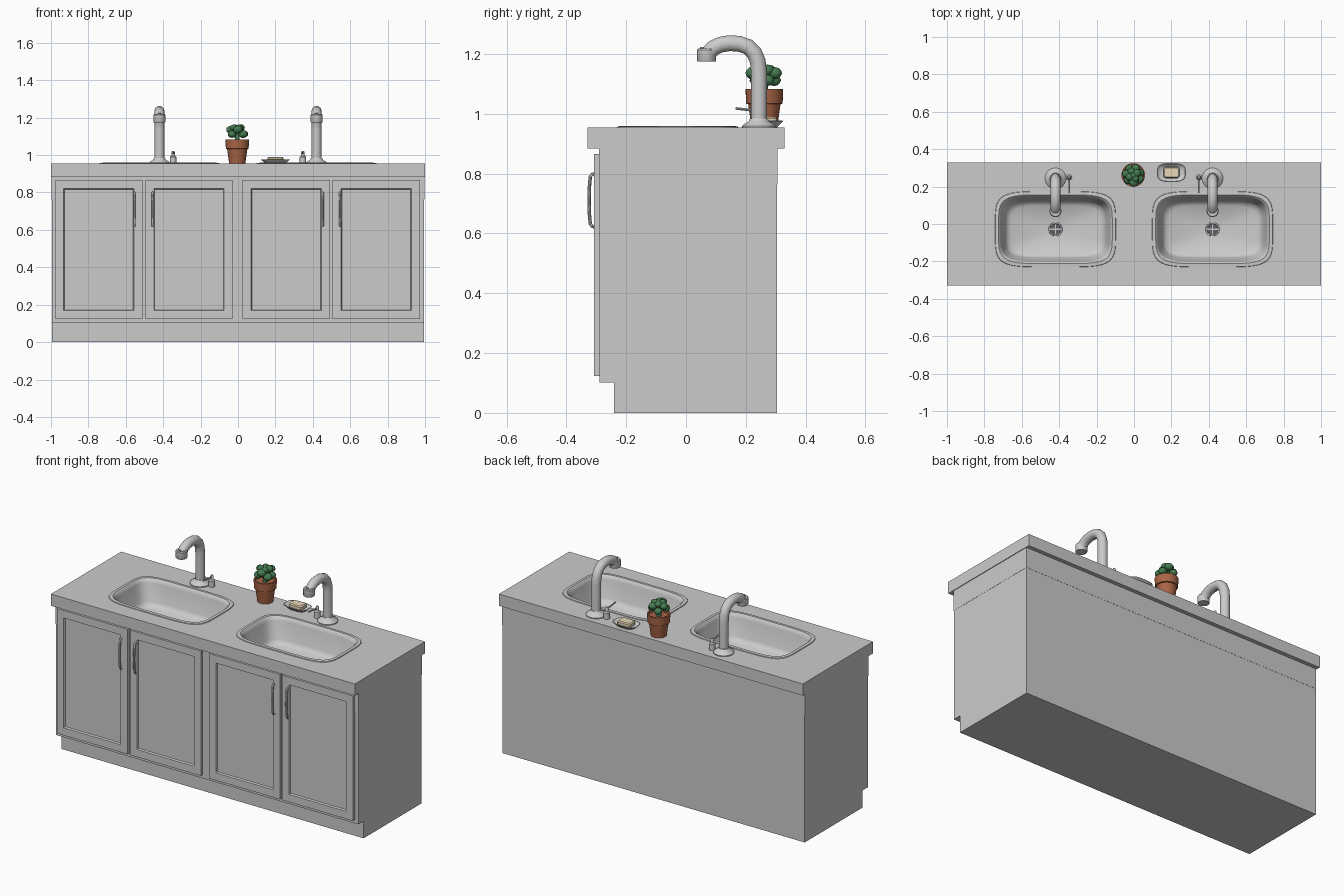
import bpy, bmesh, math, random
from mathutils import Vector, Matrix

if "Cube" in bpy.data.objects:
    bpy.data.objects.remove(bpy.data.objects["Cube"])

random.seed(4)


def material(name, rgb):
    m = bpy.data.materials.new(name)
    m.diffuse_color = (*rgb, 1)
    m.use_nodes = True
    m.node_tree.nodes["Principled BSDF"].inputs["Base Color"].default_value = m.diffuse_color
    return m


def finish(name, bm, mat=None, smooth=True):
    bmesh.ops.recalc_face_normals(bm, faces=bm.faces)
    me = bpy.data.meshes.new(name)
    bm.to_mesh(me)
    bm.free()
    ob = bpy.data.objects.new(name, me)
    bpy.context.collection.objects.link(ob)
    if mat:
        me.materials.append(mat)
    bpy.ops.object.select_all(action='DESELECT')
    bpy.context.view_layer.objects.active = ob
    ob.select_set(True)
    if smooth:
        bpy.ops.object.shade_smooth_by_angle(angle=math.radians(35))
    return ob


def box_bm(x0, x1, y0, y1, z0, z1):
    bm = bmesh.new()
    bmesh.ops.create_cube(bm, size=1)
    for v in bm.verts:
        v.co = ((x0 + x1) / 2 + v.co.x * (x1 - x0), (y0 + y1) / 2 + v.co.y * (y1 - y0),
                (z0 + z1) / 2 + v.co.z * (z1 - z0))
    return bm


def loft(name, center, loops, seg=64, mat=None, cap0=True, cap1=True):
    """Stack of superellipse rings (half width, half depth, z, exponent)."""
    bm = bmesh.new()
    rings = []
    for a, b, z, n in loops:
        ring = []
        for i in range(seg):
            t = 2 * math.pi * i / seg
            c, s = math.cos(t), math.sin(t)
            r = (abs(c / a) ** n + abs(s / b) ** n) ** (-1 / n)
            ring.append(bm.verts.new((center[0] + r * c, center[1] + r * s, z)))
        rings.append(ring)
    for p, q in zip(rings, rings[1:]):
        for i in range(seg):
            j = (i + 1) % seg
            bm.faces.new((p[i], p[j], q[j], q[i]))
    if cap0:
        bm.faces.new(rings[0])
    if cap1:
        bm.faces.new(rings[-1])
    return finish(name, bm, mat)


def lathe(name, center, profile, seg=32, mat=None):
    return loft(name, center, [(r, r, z, 2) for r, z in profile], seg, mat)


def tube(name, pts, radius, seg=16):
    """Round tube along a path lying in a plane of constant x."""
    bm = bmesh.new()
    pts = [Vector(p) for p in pts]
    rings = []
    for i, p in enumerate(pts):
        d = (pts[min(i + 1, len(pts) - 1)] - pts[max(i - 1, 0)]).normalized()
        u = Vector((1, 0, 0))
        w = d.cross(u)
        rings.append([bm.verts.new(p + radius * (u * math.cos(t) + w * math.sin(t)))
                      for t in (2 * math.pi * k / seg for k in range(seg))])
    for p, q in zip(rings, rings[1:]):
        for i in range(seg):
            j = (i + 1) % seg
            bm.faces.new((p[i], p[j], q[j], q[i]))
    bm.faces.new(rings[0])
    bm.faces.new(rings[-1])
    return finish(name, bm)


terracotta = material("terracotta", (0.40, 0.13, 0.06))
green = material("leaf_green", (0.06, 0.20, 0.08))
cream = material("soap_cream", (0.80, 0.68, 0.48))
dark = material("drain_dark", (0.12, 0.12, 0.13))
SINK_X, SINK_Y = 0.42, -0.028

# cabinet: plinth, carcass and open upper section around the basins
finish("plinth", box_bm(-0.995, 0.995, -0.24, 0.305, 0, 0.102), smooth=False)
finish("cabinet_body", box_bm(-0.995, 0.995, -0.29, 0.305, 0.102, 0.763), smooth=False)
bm = box_bm(-0.996, 0.996, -0.291, 0.306, 0.763, 0.885)
bmesh.ops.delete(bm, geom=[f for f in bm.faces if abs(f.normal.z) > 0.5], context='FACES')
rail = finish("upper_section", bm, smooth=False)
solid = rail.modifiers.new("thickness", 'SOLIDIFY')
solid.thickness = 0.02

# countertop with two sink cut-outs
top = finish("countertop", box_bm(-1, 1, -0.33, 0.33, 0.884, 0.954), smooth=False)
for s in (-1, 1):
    cutter = loft("sink_cutter", (s * SINK_X, SINK_Y),
                  [(0.308, 0.188, 0.8, 5), (0.308, 0.188, 1.0, 5)])
    cutter.hide_render = True
    mod = top.modifiers.new("hole", 'BOOLEAN')
    mod.object = cutter
    mod.solver = 'EXACT'
    bpy.context.view_layer.objects.active = top
    bpy.ops.object.modifier_apply(modifier="hole")
    bpy.data.objects.remove(cutter)

# doors with recessed panels, and bowed handles
for x0, x1, hx in ((-0.977, -0.511, -0.553), (-0.495, -0.029, -0.457),
                   (0.025, 0.491, 0.453), (0.506, 0.972, 0.545)):
    bm = box_bm(x0, x1, -0.308, -0.29, 0.123, 0.866)
    bm.normal_update()
    front = [f for f in bm.faces if f.normal.y < -0.5]
    bmesh.ops.inset_region(bm, faces=front, thickness=0.064)
    bmesh.ops.inset_region(bm, faces=front, thickness=0.006, depth=-0.010)
    finish("door", bm, smooth=False)
    tube("door_handle", [(hx, -0.303, 0.622), (hx, -0.313, 0.623), (hx, -0.320, 0.632),
                         (hx, -0.323, 0.665), (hx, -0.324, 0.71), (hx, -0.323, 0.755),
                         (hx, -0.320, 0.79), (hx, -0.313, 0.798), (hx, -0.303, 0.799)],
         0.006, 10)

for s in (-1, 1):
    cx = s * SINK_X
    # basin with raised rim, sloping floor and drain
    loft("sink_basin", (cx, SINK_Y),
         [(0.323, 0.203, 0.953, 5), (0.321, 0.201, 0.958, 5), (0.304, 0.184, 0.959, 5),
          (0.296, 0.176, 0.952, 5), (0.290, 0.171, 0.935, 5), (0.268, 0.153, 0.835, 5),
          (0.258, 0.144, 0.818, 5), (0.238, 0.126, 0.808, 4.5), (0.038, 0.038, 0.788, 2)],
         96, cap0=False)
    lathe("drain_ring", (cx, SINK_Y), [(0.038, 0.786), (0.036, 0.793), (0.030, 0.793), (0.029, 0.789)])
    lathe("drain_cup", (cx, SINK_Y), [(0.029, 0.785), (0.029, 0.7905)], mat=dark)
    for w, d in ((0.029, 0.003), (0.003, 0.029)):
        finish("drain_cross", box_bm(cx - w, cx + w, SINK_Y - d, SINK_Y + d, 0.789, 0.793), smooth=False)

    # tap: flared base, arched spout, nozzle
    ty = 0.244
    lathe("tap_base", (cx, ty), [(0.056, 0.954), (0.056, 0.959), (0.050, 0.966), (0.036, 0.973), (0.029, 0.985)])
    arch = [(cx, ty, 0.96), (cx, ty, 1.14), (cx, 0.240, 1.175), (cx, 0.228, 1.204),
            (cx, 0.207, 1.224), (cx, 0.178, 1.234), (cx, 0.145, 1.236), (cx, 0.115, 1.231),
            (cx, 0.090, 1.219), (cx, 0.073, 1.198)]
    tube("tap_spout", arch, 0.0265, 24)
    lathe("tap_nozzle", (cx, 0.069), [(0.030, 1.174), (0.032, 1.177), (0.032, 1.214), (0.028, 1.219)])
    lathe("nozzle_pin", (cx, 0.053), [(0.007, 1.215), (0.007, 1.224)], 12)

    # side lever
    lx = s * 0.347
    lathe("lever_post", (lx, 0.25), [(0.017, 0.954), (0.017, 0.990), (0.010, 0.996),
                                     (0.009, 1.015), (0.006, 1.021)], 20)
    tube("lever_arm", [(lx, 0.252, 1.010), (lx, 0.21, 1.013), (lx, 0.166, 1.018)], 0.0045, 10)

# potted plant
px, py = -0.004, 0.262
lathe("plant_pot", (px, py), [(0.043, 0.954), (0.054, 1.032), (0.061, 1.034), (0.063, 1.083),
                              (0.055, 1.083), (0.053, 1.068)], mat=terracotta)
bm = bmesh.new()
blobs = [(0, 0, 1.138, 0.030)]
for i in range(7):
    t = 2 * math.pi * i / 7 + 0.3
    blobs.append((0.038 * math.cos(t), 0.038 * math.sin(t), 1.112 + 0.024 * (i % 2), 0.024))
for i in range(4):
    t = math.pi * i / 2 + 0.5
    blobs.append((0.022 * math.cos(t), 0.022 * math.sin(t), 1.146, 0.021))
for x, y, z, r in blobs:
    r *= random.uniform(0.92, 1.08)
    bmesh.ops.create_icosphere(bm, subdivisions=2, radius=r, matrix=Matrix.Translation((px + x, py + y, z))
                               @ Matrix.Diagonal((1, 1, 0.85, 1)))
bmesh.ops.create_cone(bm, cap_ends=True, segments=12, radius1=0.015, radius2=0.01, depth=0.07,
                      matrix=Matrix.Translation((px, py, 1.09)))
finish("plant_leaves", bm, green)

# soap dish and soap bar
sx, sy = 0.2, 0.275
loft("soap_dish", (sx, sy), [(0.050, 0.028, 0.954, 3), (0.056, 0.032, 0.958, 3), (0.078, 0.051, 0.976, 3),
                             (0.074, 0.047, 0.977, 3), (0.055, 0.033, 0.964, 3)], 40)
loft("soap_bar", (sx, sy), [(0.038, 0.025, 0.963, 6), (0.043, 0.030, 0.968, 6), (0.043, 0.030, 0.984, 6),
                            (0.038, 0.025, 0.990, 6)], 40, cream)
